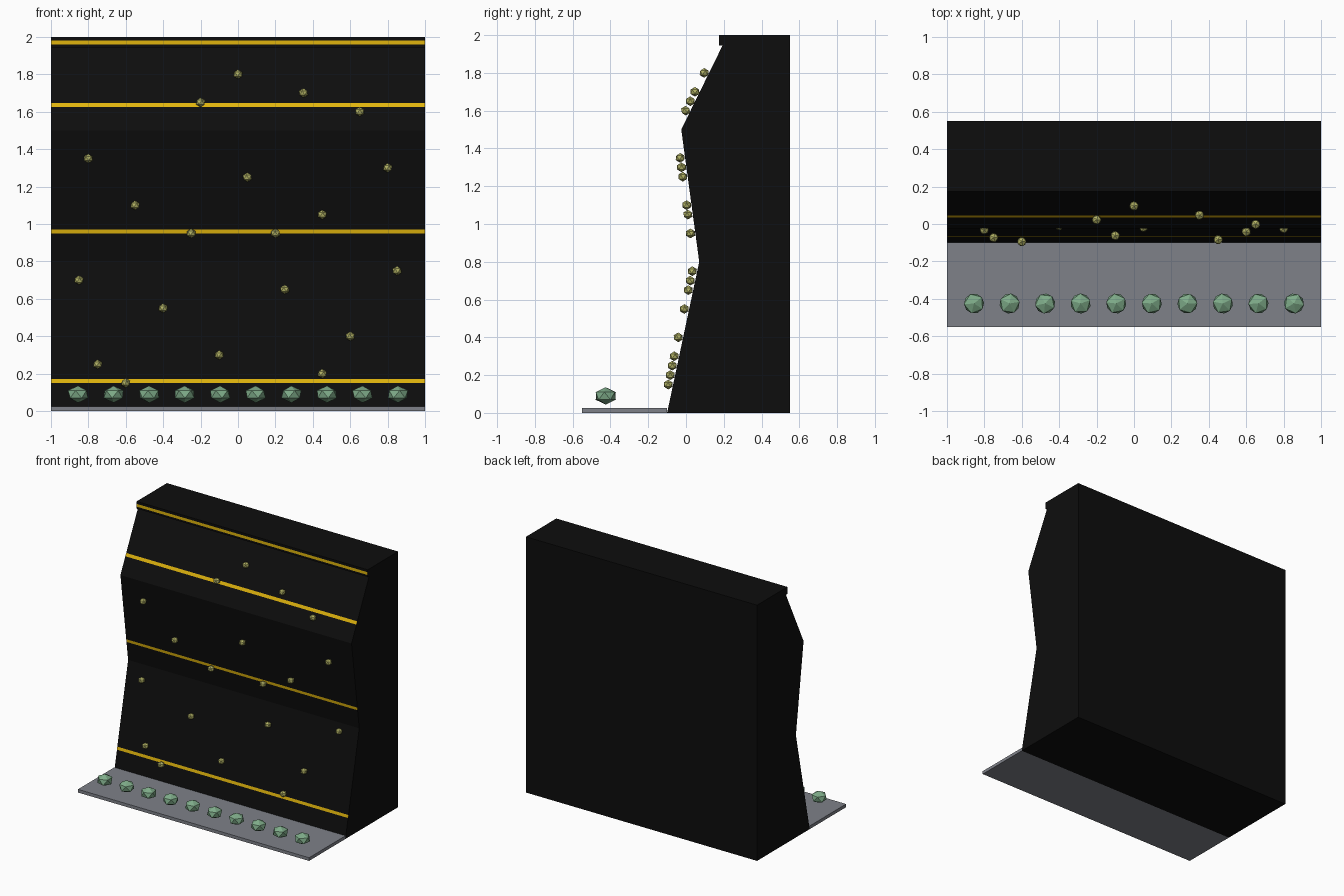
import bpy, bmesh, math, random
from mathutils import Matrix

if "Cube" in bpy.data.objects:
    bpy.data.objects.remove(bpy.data.objects["Cube"])

random.seed(4)


def material(name, rgb):
    m = bpy.data.materials.new(name)
    m.diffuse_color = (*rgb, 1)
    m.use_nodes = True
    m.node_tree.nodes["Principled BSDF"].inputs["Base Color"].default_value = m.diffuse_color
    return m


BLACK = material("matte black", (0.004, 0.004, 0.004))
GOLD = material("gold stripe", (0.75, 0.46, 0.004))
GREY = material("mat grey", (0.21, 0.22, 0.25))
YELLOW = material("pale olive", (0.45, 0.45, 0.13))
GREEN = material("soft green", (0.21, 0.41, 0.25))


def add_object(name, bm, *mats):
    bmesh.ops.recalc_face_normals(bm, faces=bm.faces)
    me = bpy.data.meshes.new(name)
    bm.to_mesh(me)
    bm.free()
    for m in mats:
        me.materials.append(m)
    ob = bpy.data.objects.new(name, me)
    bpy.context.collection.objects.link(ob)
    return ob


# Folded front of the wall as (y, z), bottom to top
FRONT = [(-0.10, 0), (0.07, 0.8), (-0.025, 1.5), (0.193, 1.944)]
STRIPES = [0.162, 0.96, 1.635, 1.97]


def wall_y(z):
    for (y0, z0), (y1, z1) in zip(FRONT, FRONT[1:]):
        if z <= z1:
            return y0 + (y1 - y0) * (z - z0) / (z1 - z0)
    return 0.175


# Wall: extruded profile with the stripes cut in as flush faces
profile = FRONT + [(0.175, 1.944), (0.175, 2.0), (0.55, 2.0), (0.55, 0)]
bm = bmesh.new()
face = bm.faces.new([bm.verts.new((-1, y, z)) for y, z in profile])
side = bmesh.ops.extrude_face_region(bm, geom=[face])["geom"]
bmesh.ops.translate(bm, vec=(2, 0, 0),
                    verts=[v for v in side if isinstance(v, bmesh.types.BMVert)])
bmesh.ops.recalc_face_normals(bm, faces=bm.faces)
for z in STRIPES:
    for h in (z - 0.011, z + 0.011):
        bmesh.ops.bisect_plane(bm, geom=bm.verts[:] + bm.edges[:] + bm.faces[:],
                               plane_co=(0, 0, h), plane_no=(0, 0, 1))
for f in bm.faces:
    c = f.calc_center_median()
    on_stripe = any(abs(c.z - z) < 0.004 for z in STRIPES)
    f.material_index = int(on_stripe and f.normal.y < -0.3)
add_object("climbing_wall", bm, BLACK, GOLD)

# Floor mat
bm = bmesh.new()
bmesh.ops.create_cube(bm, size=1, matrix=Matrix.Translation((0, -0.325, 0.0125))
                      @ Matrix.Diagonal((2, 0.45, 0.025, 1)))
add_object("floor_mat", bm, GREY)


def gem(name, pos, radius, squash, mat):
    bm = bmesh.new()
    bmesh.ops.create_icosphere(
        bm, subdivisions=1, radius=radius,
        matrix=Matrix.Translation(pos) @ Matrix.Diagonal((1, 1, squash, 1))
        @ Matrix.Rotation(random.uniform(0, math.tau), 4, 'Z'))
    add_object(name, bm, mat)


# Climbing holds
HOLDS = [(0, 1.8), (.35, 1.7), (-.2, 1.65), (.65, 1.6), (-.8, 1.35), (.8, 1.3),
         (.05, 1.25), (-.55, 1.1), (.45, 1.05), (-.25, .95), (.2, .95),
         (.85, .75), (-.85, .7), (.25, .65), (-.4, .55), (.6, .4),
         (-.1, .3), (-.75, .25), (.45, .2), (-.6, .15)]
for i, (x, z) in enumerate(HOLDS):
    gem(f"hold_{i + 1}", (x, wall_y(z) - 0.026, z), 0.027, 0.95, YELLOW)

# Row of green boulders above the mat
for i in range(10):
    gem(f"boulder_{i + 1}", (-0.855 + 0.19 * i, -0.425, 0.09), 0.06, 0.76, GREEN)
